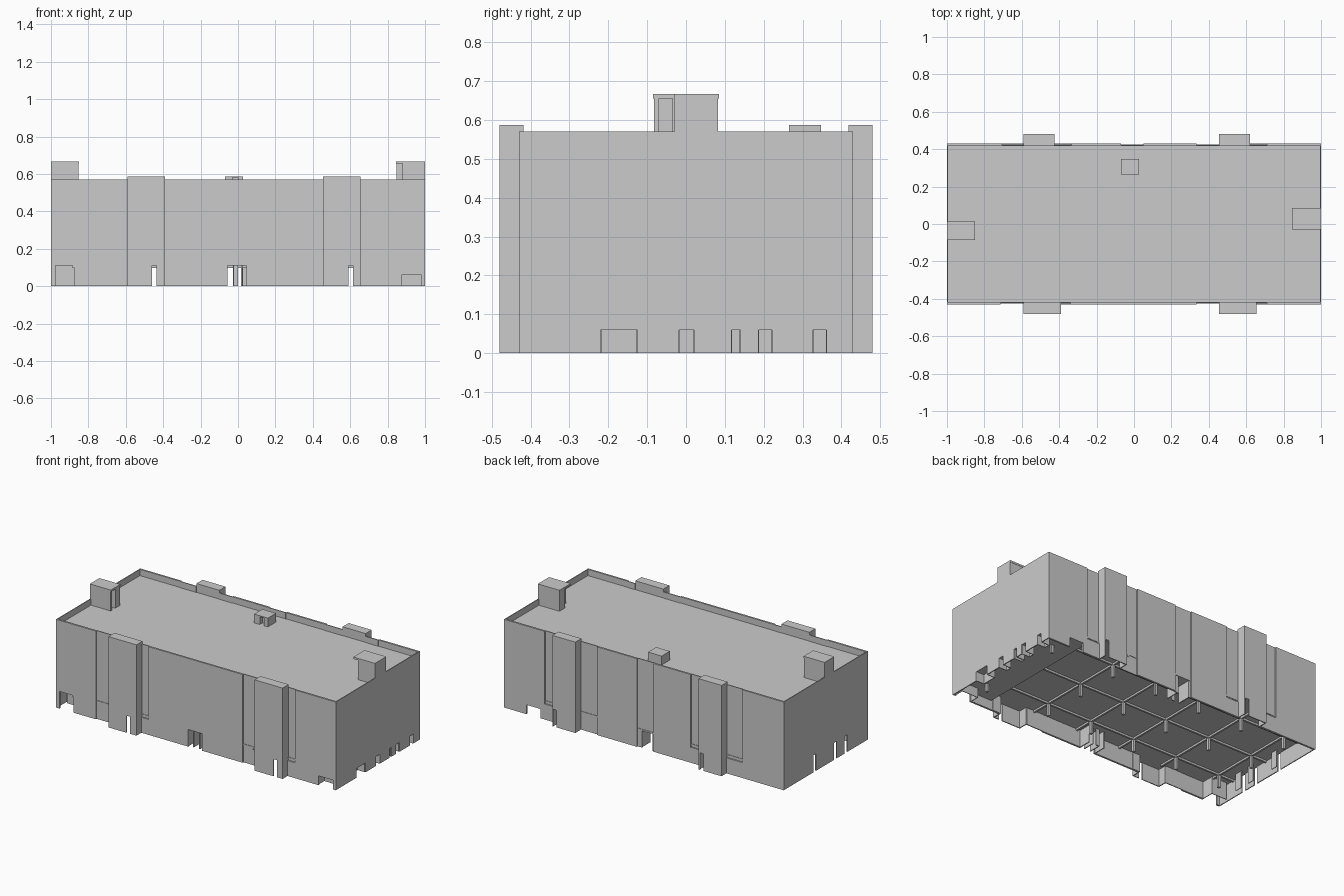
import bpy, bmesh
from mathutils import Vector

if "Cube" in bpy.data.objects:
    bpy.data.objects.remove(bpy.data.objects["Cube"])

TOP, ROOF, CAP = 0.57, 0.53, 0.587
HIGH, LOW = 0.11, 0.06          # the two ground floor ceiling heights
STEP = 0.72                     # x where the ceiling drops
T = 0.006                       # wall thickness


def finish(name, bm):
    bmesh.ops.recalc_face_normals(bm, faces=bm.faces)
    me = bpy.data.meshes.new(name)
    bm.to_mesh(me)
    bm.free()
    ob = bpy.data.objects.new(name, me)
    bpy.context.collection.objects.link(ob)
    return ob


def extrude(name, pts, vec):
    bm = bmesh.new()
    f = bm.faces.new([bm.verts.new(p) for p in pts])
    r = bmesh.ops.extrude_face_region(bm, geom=[f], use_keep_orig=True)
    vs = [v for v in r["geom"] if isinstance(v, bmesh.types.BMVert)]
    bmesh.ops.translate(bm, verts=vs, vec=Vector(vec))
    return finish(name, bm)


def box(name, x0, x1, y0, y1, z0, z1):
    return extrude(name, [(x0, y0, z0), (x1, y0, z0), (x1, y1, z0), (x0, y1, z0)],
                   (0, 0, z1 - z0))


def panel(name, axis, a, b, pos, top, thick, doors=()):
    """Upright panel along x or y, with door notches (start, end, height)."""
    out = [(a, 0)]
    for s, e, h in doors:
        if a < s and e < b:
            out += [(s, 0), (s, h), (e, h), (e, 0)]
    out += [(b, 0), (b, top), (a, top)]
    if axis == "x":
        return extrude(name, [(u, pos, z) for u, z in out], (0, thick, 0))
    return extrude(name, [(pos, u, z) for u, z in out], (thick, 0, 0))


def long_wall(side, sign, bays, recesses, doors):
    wall_y, bay_y = sign * 0.43, sign * 0.48
    inward = -sign * T
    marks = sorted({-1, 1, *[v for b in bays + recesses for v in b]})
    for a, b in zip(marks, marks[1:]):
        if (a, b) in bays:
            # projecting shaft: outer face, two returns and a flat cap
            panel(side + "_shaft_face", "x", a, b, bay_y, CAP, inward, doors)
            for x, t in ((a, T), (b, -T)):
                panel(side + "_shaft_return", "y", *sorted((wall_y - sign * 0.012, bay_y)), x, CAP, t)
            y0, y1 = sorted((wall_y - sign * 0.012, bay_y))
            box(side + "_shaft_cap", a, b, y0, y1, CAP - T, CAP)
            yi = sorted((wall_y - sign * 0.012, wall_y - sign * 0.006))
            box(side + "_shaft_parapet", a, b, *yi, ROOF - 0.01, CAP)
        elif (a, b) in recesses:
            # shallow recess with a flush base
            panel(side + "_recess", "x", a, b, wall_y - sign * 0.008, TOP, inward, doors)
            if b - a < 0.115 and abs(a + b) > 0.2:
                y0, y1 = sorted((wall_y, wall_y - sign * 0.008))
                box(side + "_recess_base", a, b, y0, y1, 0, 0.1)
        else:
            panel(side + "_wall", "x", a, b, wall_y, TOP, inward * 2, doors)


# Long walls
long_wall("front", -1, [(-0.59, -0.39), (0.455, 0.655)],
          [(-0.715, -0.59), (-0.39, -0.34), (0.335, 0.455), (0.655, 0.71)],
          [(-0.975, -0.875, HIGH), (-0.46, -0.435, HIGH), (-0.055, 0.045, HIGH),
           (0.59, 0.615, HIGH), (0.875, 0.98, LOW)])
long_wall("back", 1, [(-0.59, -0.425), (0.455, 0.62)],
          [(-0.705, -0.59), (-0.425, -0.335), (-0.07, 0.05), (0.335, 0.455), (0.62, 0.71)],
          [(-0.46, -0.435, HIGH), (-0.055, 0.02, HIGH), (0.59, 0.615, HIGH),
           (0.74, 0.84, LOW)])

# End walls
right_doors = [(-0.22, -0.125, LOW), (-0.018, 0.02, LOW), (0.117, 0.14, LOW),
               (0.186, 0.222, LOW), (0.327, 0.362, LOW)]
left_doors = [(-0.22, -0.19, HIGH), (-0.11, -0.085, HIGH), (0.1, 0.125, HIGH)]
panel("right_wall", "y", -0.43, 0.43, 1, TOP, -T, right_doors)
panel("left_wall", "y", -0.43, 0.43, -1, TOP, T, left_doors)

# Roof deck and the two-level ground floor ceiling
box("roof", -0.997, 0.997, -0.422, 0.422, ROOF - 0.01, ROOF)
box("high_ceiling", -0.997, STEP, -0.425, 0.425, HIGH, HIGH + 0.01)
box("low_ceiling", STEP, 0.997, -0.425, 0.425, LOW, LOW + 0.01)
box("ceiling_step", STEP, STEP + T, -0.425, 0.425, LOW, HIGH + 0.01)
for x0, x1, s in ((-0.59, -0.39, -1), (0.455, 0.655, -1), (-0.59, -0.425, 1), (0.455, 0.62, 1)):
    y0, y1 = sorted((s * 0.42, s * 0.475))
    box("shaft_ceiling", x0, x1, y0, y1, HIGH, HIGH + 0.01)

# Ceiling beams and columns
beam_x = [-0.88 + 0.32 * i for i in range(5)]
beam_y = [-0.29, 0.0, 0.29]
for x in beam_x:
    box("cross_beam", x - 0.006, x + 0.006, -0.425, 0.425, HIGH - 0.012, HIGH)
for y in beam_y:
    box("long_beam", -0.99, STEP, y - 0.006, y + 0.006, HIGH - 0.0125, HIGH)
for x in beam_x:
    for y in beam_y:
        box("column", x - 0.008, x + 0.008, y - 0.008, y + 0.008, 0.02, HIGH)
for y in (-0.29, 0.29):
    box("low_column", 0.852, 0.868, y - 0.008, y + 0.008, 0.01, LOW)

# Entry lobbies behind the doorways
for x in (-0.06, -0.025, 0.02, 0.05):
    box("front_lobby_wall", x - 0.003, x + 0.003, -0.42, -0.34, 0, HIGH)
box("front_lobby_back", -0.025, 0.0, -0.345, -0.34, 0, HIGH)
for x in (-0.06, 0.025):
    box("back_lobby_wall", x - 0.003, x + 0.003, 0.33, 0.42, 0, HIGH)
box("back_lobby_back", -0.025, 0.0, 0.33, 0.336, 0, HIGH)
for s, e, h in right_doors:
    for y in (s, e):
        box("right_lobby_wall", 0.94, 0.995, y - 0.002, y + 0.002, 0, LOW)
    box("right_lobby_back", 0.94, 0.944, s, e, 0, LOW)
for x in (0.87, 0.985):
    box("corner_lobby_wall", x - 0.002, x + 0.002, -0.42, -0.36, 0, LOW)
box("corner_lobby_back", 0.87, 0.985, -0.364, -0.36, 0, LOW)
box("corner_room_back", -0.98, -0.87, -0.344, -0.34, 0, HIGH)
box("corner_room_side", -0.874, -0.87, -0.42, -0.34, 0, HIGH)
for s, e, h in left_doors:
    box("left_lobby_back", -0.96, -0.956, s - 0.01, e + 0.01, 0, HIGH)

# Rooftop stair houses, with a stepped doorway corner
def plan(name, pts, z0, z1):
    extrude(name, [(x, y, z0) for x, y in pts], (0, 0, z1 - z0))

plan("left_stair_house", [(-1, -0.082), (-0.853, -0.082), (-0.853, -0.07), (-0.88, -0.07),
                          (-0.88, -0.035), (-0.853, -0.035), (-0.853, 0.013), (-1, 0.013)], ROOF, 0.655)
box("left_stair_roof", -1, -0.85, -0.085, 0.013, 0.655, 0.667)
plan("right_stair_house", [(0.88, -0.03), (1, -0.03), (1, 0.083), (0.847, 0.083),
                           (0.847, 0.025), (0.88, 0.025)], ROOF, 0.655)
box("right_stair_roof", 0.845, 1, -0.03, 0.085, 0.655, 0.667)

# Small roof hatch with an inset doorway
plan("hatch_house", [(-0.07, 0.265), (-0.03, 0.265), (-0.03, 0.295), (0.0, 0.295),
                     (0.0, 0.265), (0.028, 0.265), (0.028, 0.348), (-0.07, 0.348)], ROOF, 0.58)
box("hatch_roof", -0.07, 0.028, 0.265, 0.348, 0.58, CAP)
